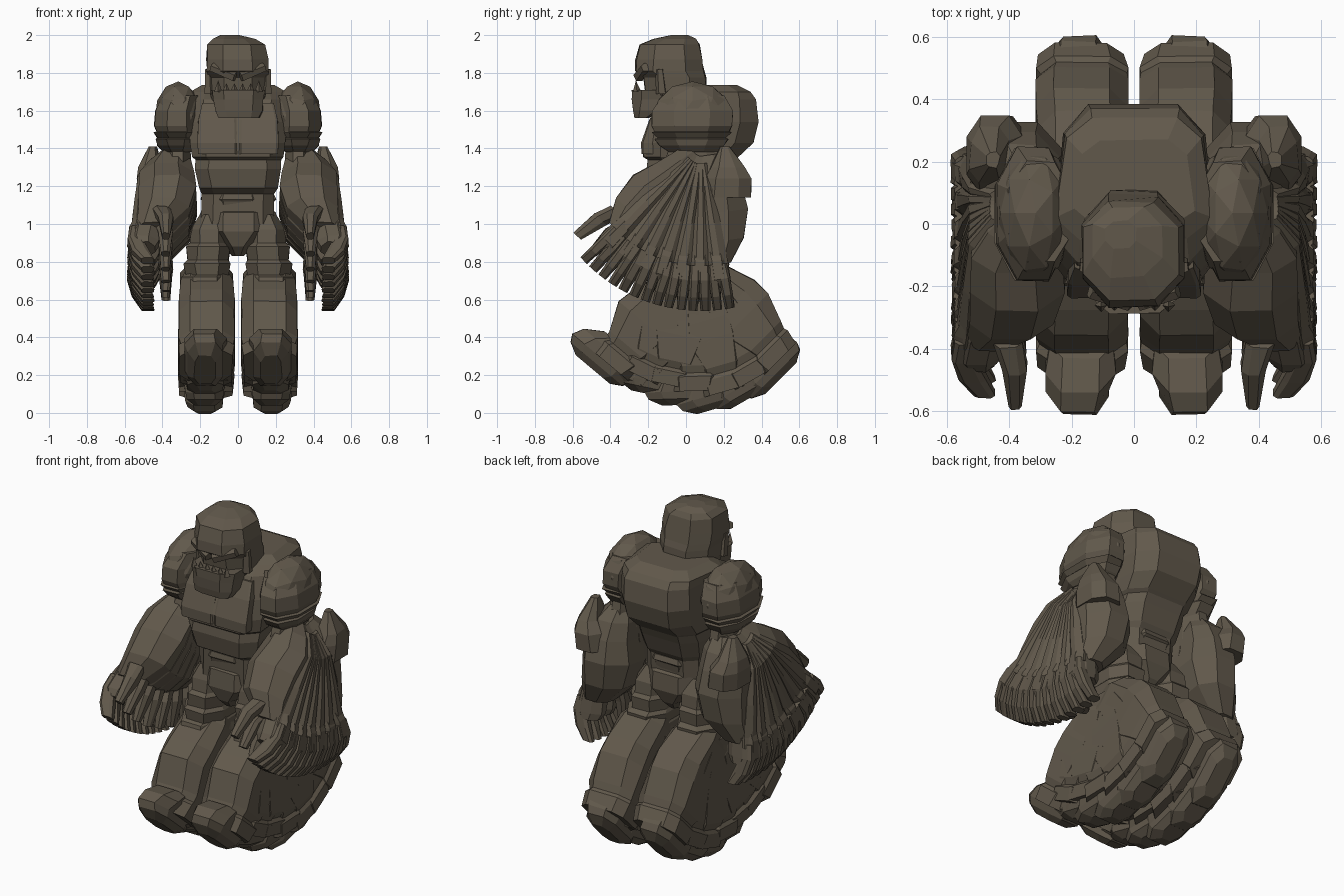
import bpy, bmesh, math, random
from mathutils import Vector, Matrix

random.seed(4)
stone = bpy.data.materials.new("brown_stone")
stone.diffuse_color = (0.12, 0.099, 0.071, 1)


def loft(bm, rings, chamfer=0.3, angle=0.0, pivot=(0.0, 0.0), jitter=0.004, taper=0.0, stretch=1.0):
    """Chamfered-box loft; rings = (z, x0, x1, y0, y1). Swung about x at pivot (y, z).
    taper narrows the back, stretch scales the reach from the pivot."""
    place = Matrix.Translation((0, pivot[0], pivot[1])) @ Matrix.Rotation(math.radians(angle), 4, 'X')
    loops = []
    for z, x0, x1, y0, y1 in rings:
        cx, cy = (x1 - x0) * chamfer, (y1 - y0) * chamfer
        pts = [(x0 + cx, y0), (x1 - cx, y0), (x1, y0 + cy), (x1, y1 - cy),
               (x1 - cx, y1), (x0 + cx, y1), (x0, y1 - cy), (x0, y0 + cy)]
        loops.append([bm.verts.new(place @ Vector((x * (1 - taper * (y - y0) / (y1 - y0))
                                                   + random.uniform(-jitter, jitter),
                                                   y + random.uniform(-jitter, jitter), z * stretch)))
                      for x, y in pts])
    for a, b in zip(loops, loops[1:]):
        for i in range(8):
            j = (i + 1) % 8
            bm.faces.new((a[i], a[j], b[j], b[i]))
    bm.faces.new(loops[0][::-1])
    bm.faces.new(loops[-1])


def cone(bm, base, tip, radius, sides=5, end=0.0):
    base, tip = Vector(base), Vector(tip)
    d = tip - base
    m = Matrix.Translation((base + tip) / 2) @ d.to_track_quat('Z', 'Y').to_matrix().to_4x4()
    bmesh.ops.create_cone(bm, cap_ends=True, segments=sides, radius1=radius, radius2=end,
                          depth=d.length, matrix=m)


def finish(name, bm, mirror=False):
    if mirror:
        dup = bmesh.ops.duplicate(bm, geom=bm.verts[:] + bm.edges[:] + bm.faces[:])["geom"]
        for v in dup:
            if isinstance(v, bmesh.types.BMVert):
                v.co.x *= -1
    bmesh.ops.recalc_face_normals(bm, faces=bm.faces[:])
    me = bpy.data.meshes.new(name)
    bm.to_mesh(me)
    bm.free()
    me.materials.append(stone)
    bpy.context.collection.objects.link(bpy.data.objects.new(name, me))


# torso with chest ledge and hunched back
bm = bmesh.new()
loft(bm, [(1.00, -.20, .20, -.13, .17), (1.16, -.20, .20, -.14, .18), (1.19, -.215, .215, -.19, .20),
          (1.29, -.235, .235, -.21, .24), (1.34, -.235, .235, -.20, .26), (1.355, -.25, .25, -.225, .28),
          (1.43, -.26, .26, -.23, .36), (1.54, -.27, .27, -.19, .385), (1.66, -.27, .27, -.12, .37),
          (1.70, -.26, .26, -.05, .34), (1.735, -.20, .20, .0, .27)], 0.17, taper=.2)
finish("torso", bm)

# chest plates either side of a central split
bm = bmesh.new()
loft(bm, [(1.37, .004, .21, -.235, -.1), (1.43, .004, .215, -.237, -.1), (1.55, .008, .21, -.195, -.1),
          (1.64, .004, .19, -.145, -.05)], 0.06, jitter=.001)
finish("chest_plates", bm, True)

# belt and hips
bm = bmesh.new()
loft(bm, [(.83, -.03, .03, -.09, .12), (.88, -.08, .08, -.14, .17), (.96, -.21, .21, -.16, .20),
          (1.06, -.20, .20, -.15, .19), (1.07, -.185, .185, -.13, .17), (1.12, -.19, .19, -.14, .18),
          (1.13, -.20, .20, -.15, .19), (1.16, -.19, .19, -.14, .18)])
finish("pelvis", bm)

# neck and skull
bm = bmesh.new()
loft(bm, [(1.60, -.12, .12, -.06, .16), (1.74, -.13, .13, -.14, .10)])
finish("neck", bm)
bm = bmesh.new()
loft(bm, [(1.64, -.13, .13, -.18, .06), (1.70, -.155, .155, -.215, .105), (1.775, -.16, .16, -.225, .105),
          (1.81, -.165, .16, -.265, .095), (1.87, -.165, .16, -.265, .085), (1.95, -.16, .145, -.245, .07),
          (1.98, -.13, .09, -.17, .055), (2.0, -.09, .01, -.08, .01)], 0.26)
finish("skull", bm)

# jaw with upright teeth
bm = bmesh.new()
loft(bm, [(1.56, -.10, .11, -.27, -.20), (1.60, -.12, .13, -.28, -.13), (1.66, -.13, .135, -.285, -.08),
          (1.71, -.14, .145, -.285, -.06)], 0.22)
finish("jaw", bm)
bm = bmesh.new()
for i in range(6):
    x = -.105 + i * .043
    tall = .06 if i in (0, 5) else .045
    cone(bm, (x, -.26, 1.70), (x, -.265, 1.70 + tall), .022, 4)
finish("teeth", bm)

# slanted brow ridges and ears
bm = bmesh.new()
cone(bm, (.015, -.25, 1.78), (.14, -.215, 1.83), .03, 5, .025)
cone(bm, (.15, -.13, 1.69), (.155, -.14, 1.82), .03, 5, .022)
finish("brows_and_ears", bm, True)

# shoulder domes over stepped bands
bm = bmesh.new()
bmesh.ops.create_icosphere(bm, subdivisions=2, radius=1, matrix=Matrix.Translation((.315, .035, 1.57))
                           @ Matrix.Diagonal((.127, .215, .185, 1)))
loft(bm, [(1.38, .25, .395, -.09, .17), (1.415, .23, .425, -.14, .20), (1.45, .22, .435, -.165, .225),
          (1.455, .22, .425, -.15, .21), (1.485, .21, .445, -.18, .24), (1.49, .21, .43, -.17, .23),
          (1.52, .21, .445, -.185, .245), (1.60, .21, .435, -.18, .245), (1.68, .20, .40, -.12, .20)], 0.28)
finish("shoulders", bm, True)

# upper arms
bm = bmesh.new()
loft(bm, [(1.08, .24, .42, -.15, .22), (1.22, .24, .41, -.14, .22), (1.36, .25, .39, -.10, .20),
          (1.45, .26, .38, -.08, .18)])
finish("upper_arms", bm, True)

# forearms, hands and fingers: repeated in a fan swung about the elbow
elbow = (.08, 1.40)
arm_angles = [-44 + i * 52 / 6 for i in range(7)]
fore, hands = bmesh.new(), bmesh.new()
for a in arm_angles:
    back = .2 if a > 0 else .14
    loft(fore, [(-.04, .28, .40, -.07, .10), (-.12, .25, .47, -.09, back - .04),
                (-.22, .235, .52, -.12, back - .01), (-.35, .22, .525, -.16, back),
                (-.50, .26, .53, -.14, back - .04), (-.62, .38, .54, -.08, .07)], 0.28, a, elbow)
    loft(fore, [(-.08, .40, .46, -.02, .02), (-.20, .46, .53, -.032, .032),
                (-.40, .48, .55, -.045, .045), (-.58, .48, .565, -.055, .055),
                (-.64, .48, .575, -.055, .055)], 0.33, a, elbow, .003)
    loft(hands, [(-.52, .42, .54, -.07, .07), (-.60, .41, .575, -.06, .06),
                 (-.70, .42, .585, -.06, .06), (-.74, .44, .56, -.055, .055)], 0.3, a, elbow)
    loft(hands, [(-.55, .36, .45, -.13, -.05), (-.64, .345, .42, -.17, -.08),
                 (-.79, .36, .405, -.175, -.125)], 0.25, a, elbow)
    for s in (-2.17, 2.17):
        loft(hands, [(-.62, .50, .575, -.028, .028), (-.70, .51, .585, -.03, .03),
                     (-.79, .475, .56, -.027, .027), (-.86, .445, .51, -.024, .024)],
             0.2, a + s, elbow, .003)
finish("forearms", fore, True)
finish("hands", hands, True)

# elbow spikes
bm = bmesh.new()
loft(bm, [(1.14, .34, .53, .08, .345), (1.24, .36, .535, .10, .345), (1.30, .40, .525, .13, .31),
          (1.41, .43, .47, .18, .23)], 0.25)
finish("elbow_spikes", bm, True)

# banded thighs
bm = bmesh.new()
loft(bm, [(.56, .05, .29, -.20, .22), (.64, .04, .30, -.21, .25), (.72, .045, .30, -.19, .25),
          (.73, .05, .28, -.17, .22), (.79, .04, .29, -.18, .23), (.81, .05, .27, -.16, .20),
          (.88, .04, .275, -.17, .21), (.90, .05, .255, -.15, .19), (.97, .05, .25, -.14, .18),
          (1.05, .07, .20, -.11, .14)], 0.25)
finish("thighs", bm, True)

# shins and feet: repeated in a fan swung about the knee
knee = (.03, .75)
shins, feet = bmesh.new(), bmesh.new()
for a, s in ((-40, 1), (-26, .94), (-12, .93), (2, .96), (16, 1), (30, 1), (45, 1)):
    loft(shins, [(-.03, .06, .28, -.08, .10), (-.11, .03, .305, -.11, .15), (-.27, .02, .31, -.17, .20),
                 (-.37, .02, .315, -.195, .20), (-.52, .02, .315, -.13, .15), (-.56, .025, .30, -.12, .13),
                 (-.58, .02, .315, -.14, .14), (-.66, .03, .31, -.14, .12)], 0.2, a, knee, stretch=s)
    loft(feet, [(-.54, .07, .27, -.15, .10), (-.60, .06, .285, -.24, .12), (-.66, .08, .28, -.27, .125),
                (-.70, .08, .27, -.25, .11), (-.735, .12, .23, -.18, .05)], 0.22, a, knee, stretch=s)
finish("shins", shins, True)
finish("feet", feet, True)
